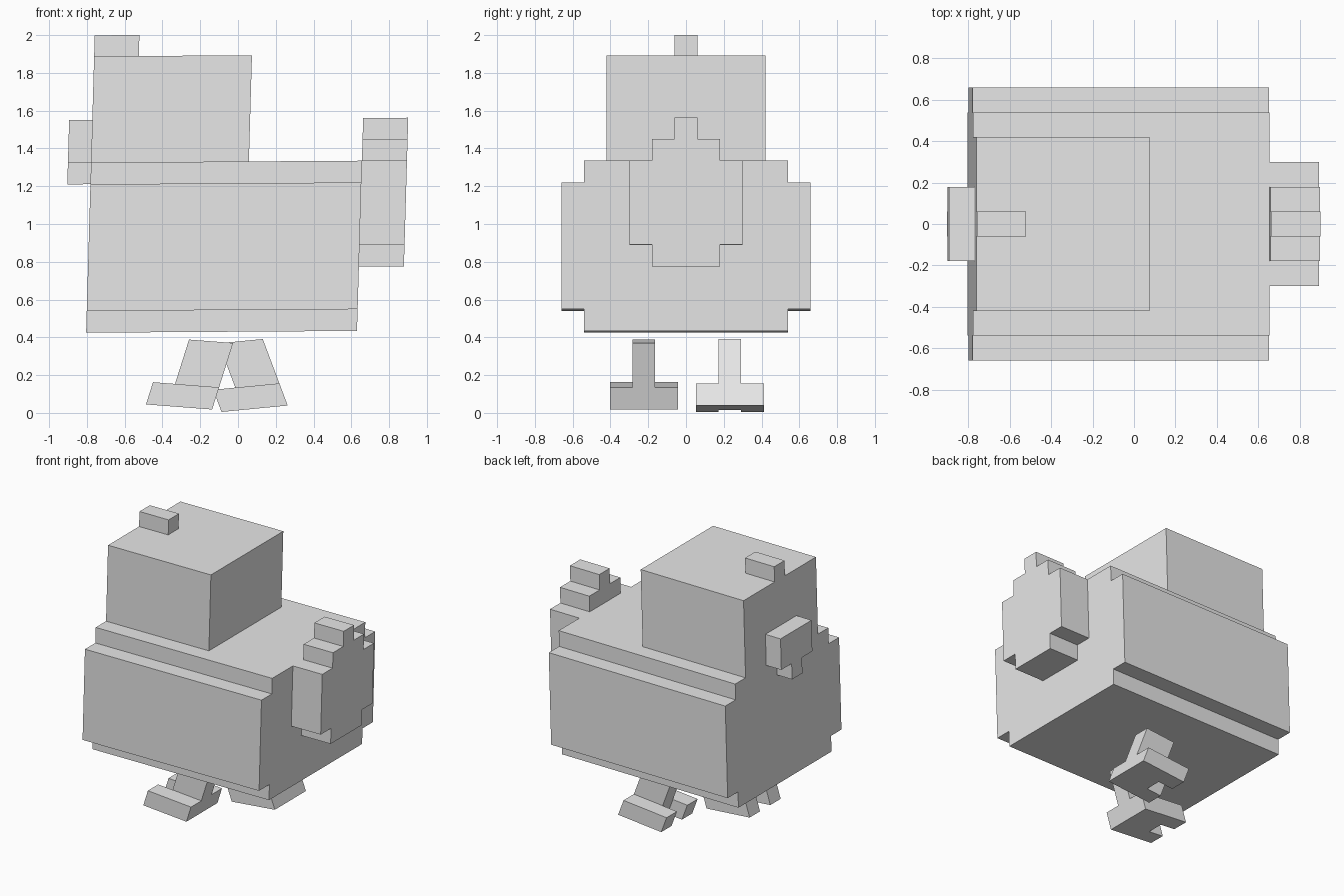
import bpy
import bmesh
from mathutils import Matrix

cube = bpy.data.objects.get("Cube")
if cube:
    bpy.data.objects.remove(cube, do_unlink=True)

grey = bpy.data.materials.new("light grey")
grey.use_nodes = True
grey.diffuse_color = (0.8, 0.8, 0.8, 1)
grey.node_tree.nodes["Principled BSDF"].inputs["Base Color"].default_value = (0.8, 0.8, 0.8, 1)


def prism(name, points, direction, frame):
    """Extrude a flat outline along a direction, then lean it with a matrix."""
    bm = bmesh.new()
    face = bm.faces.new([bm.verts.new(p) for p in points])
    ext = bmesh.ops.extrude_face_region(bm, geom=[face])
    bmesh.ops.translate(bm, vec=direction,
                        verts=[g for g in ext["geom"] if isinstance(g, bmesh.types.BMVert)])
    bm.transform(frame)
    bmesh.ops.recalc_face_normals(bm, faces=bm.faces)
    mesh = bpy.data.meshes.new(name)
    bm.to_mesh(mesh)
    bm.free()
    mesh.materials.append(grey)
    obj = bpy.data.objects.new(name, mesh)
    bpy.context.collection.objects.link(obj)
    return obj


# Slight forward lean shared by the whole upper body
LEAN = Matrix(((1, 0, 0.029, 0), (0, 1, 0, 0), (0.0065, 0, 1, 0), (0, 0, 0, 1)))


def slab(name, x0, x1, half):
    """Mirror a stepped half outline of (y, z) and extrude it along x."""
    outline = half + [(-y, z) for y, z in reversed(half)]
    return prism(name, [(x0, y, z) for y, z in outline], (x1 - x0, 0, 0), LEAN)


FACE = -0.8165   # plane shared by chest and face
REAR = 0.6175    # back end of the body

# Upper body parts
slab("body", FACE, REAR, [(0.54, 0.43), (0.54, 0.545), (0.66, 0.545),
                          (0.66, 1.216), (0.54, 1.216), (0.54, 1.331)])
slab("head", FACE, 0.019, [(0.42, 1.331), (0.42, 1.893)])
slab("comb", FACE, -0.58, [(0.06, 1.893), (0.06, 2.004)])
slab("beak", -0.939, FACE, [(0.18, 1.331), (0.18, 1.557)])
slab("wattle", -0.939, FACE, [(0.06, 1.216), (0.06, 1.331)])
slab("tail", REAR, 0.856, [(0.18, 0.77), (0.18, 0.885), (0.30, 0.885), (0.30, 1.331),
                           (0.18, 1.331), (0.18, 1.445), (0.06, 1.445), (0.06, 1.557)])


# Legs: unit frame runs along the foot (x) and up the shank (z)
def leg(side, origin, along, up):
    frame = Matrix(((along[0], 0, up[0], origin[0]),
                    (0, 1, 0, origin[1]),
                    (along[1], 0, up[1], origin[2]),
                    (0, 0, 0, 1)))
    t = 1 / 3
    foot = [(0, 0.18), (1, 0.18), (1, -0.18), (0, -0.18),
            (0, -0.06), (t, -0.06), (t, 0.06), (0, 0.06)]
    shank = [(t, 0.06), (1, 0.06), (1, -0.06), (t, -0.06)]
    prism(side + "_foot", [(x, y, 0) for x, y in foot], (0, 0, t), frame)
    prism(side + "_shank", [(x, y, t) for x, y in shank], (0, 0, 1 - t), frame)


leg("front", (-0.487, -0.223, 0.045), (0.35, -0.027), (0.111, 0.352))
leg("rear", (-0.087, 0.232, 0.005), (0.35, 0.034), (-0.132, 0.352))
